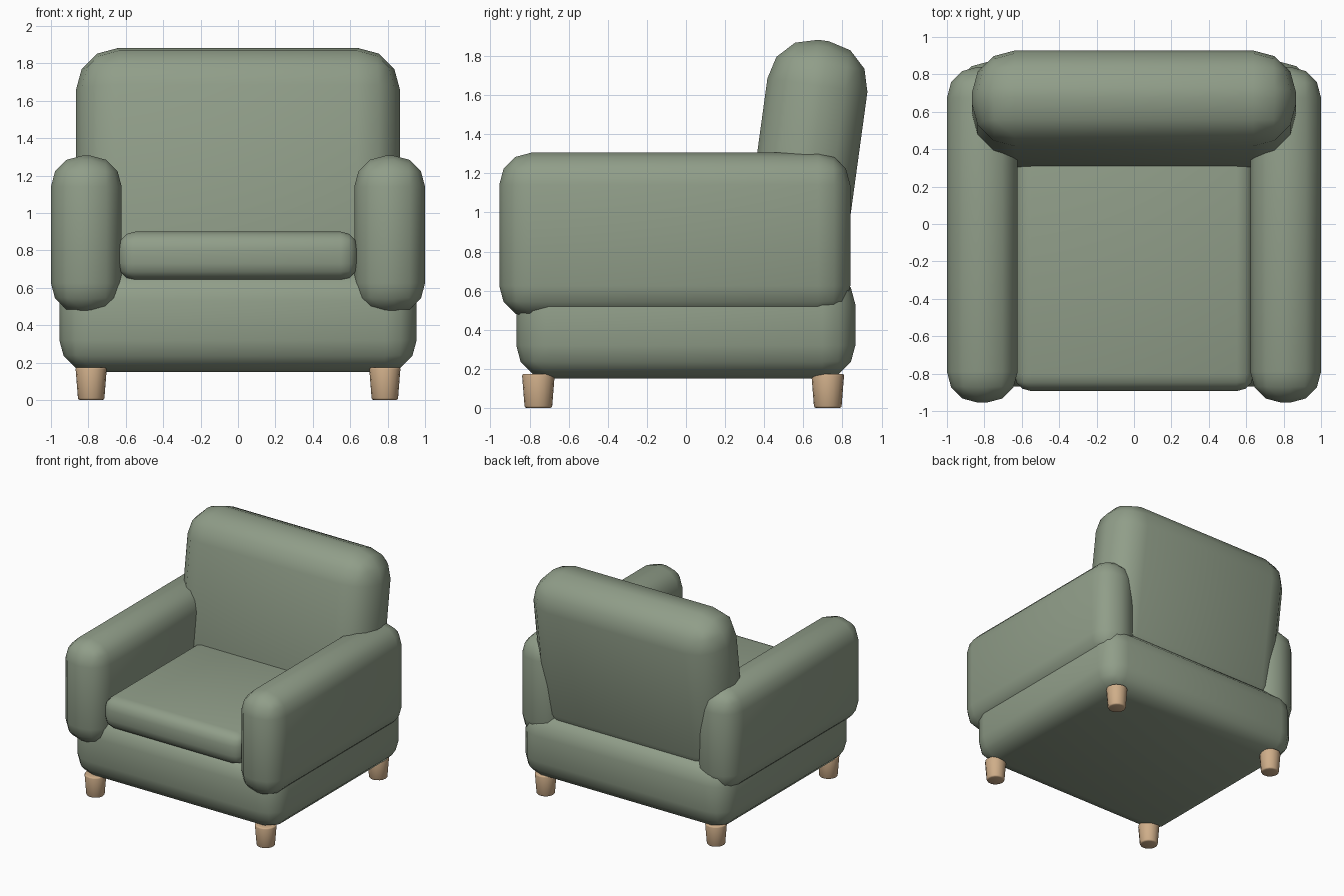
import bpy, bmesh
from math import radians

if "Cube" in bpy.data.objects:
    bpy.data.objects.remove(bpy.data.objects["Cube"])


def material(name, color):
    m = bpy.data.materials.new(name)
    m.diffuse_color = (*color, 1)
    m.use_nodes = True
    m.node_tree.nodes["Principled BSDF"].inputs["Base Color"].default_value = m.diffuse_color
    return m


fabric = material("sage fabric", (0.28, 0.34, 0.25))
wood = material("light wood", (0.62, 0.42, 0.25))


def finish(name, bm, mat, bevel, segments, angle):
    me = bpy.data.meshes.new(name)
    bm.to_mesh(me)
    bm.free()
    ob = bpy.data.objects.new(name, me)
    bpy.context.collection.objects.link(ob)
    me.materials.append(mat)
    mod = ob.modifiers.new("Rounding", 'BEVEL')
    mod.width, mod.segments = bevel, segments
    mod.limit_method = 'ANGLE'
    mod.angle_limit = radians(40)
    bpy.ops.object.select_all(action='DESELECT')
    bpy.context.view_layer.objects.active = ob
    ob.select_set(True)
    bpy.ops.object.modifier_apply(modifier=mod.name)
    bpy.ops.object.shade_smooth_by_angle(angle=radians(angle))
    return ob


def pad(name, lo, hi, bevel, segments=3):
    """Rounded upholstered block between two corners, origin at its centre."""
    bm = bmesh.new()
    bmesh.ops.create_cube(bm, size=1)
    bmesh.ops.scale(bm, vec=[b - a for a, b in zip(lo, hi)], verts=bm.verts)
    ob = finish(name, bm, fabric, bevel, segments, 50)
    ob.location = [(a + b) / 2 for a, b in zip(lo, hi)]
    return ob


# Base and seat cushion
pad("base", (-0.955, -0.868, 0.15), (0.955, 0.866, 0.70), 0.17)
pad("seat_cushion", (-0.64, -0.893, 0.64), (0.64, 0.60, 0.90), 0.09)

# Leaning backrest
back = pad("backrest", (-0.867, 0.352, 0.50), (0.867, 0.868, 1.875), 0.23)
back.rotation_euler.x = radians(-7.8)
back.location.z = 1.198

# Arms and tapered legs on both sides
for side, s in (("left", -1), ("right", 1)):
    x0, x1 = sorted((s * 0.622, s * 1.0))
    pad(side + "_arm", (x0, -0.955, 0.46), (x1, 0.84, 1.306), 0.165)
    for end, y in (("front", -0.755), ("back", 0.725)):
        bm = bmesh.new()
        bmesh.ops.create_cone(bm, cap_ends=True, segments=16,
                              radius1=0.07, radius2=0.084, depth=0.175)
        leg = finish(f"{end}_{side}_leg", bm, wood, 0.01, 2, 50)
        leg.location = (s * 0.785, y, 0.0875)
